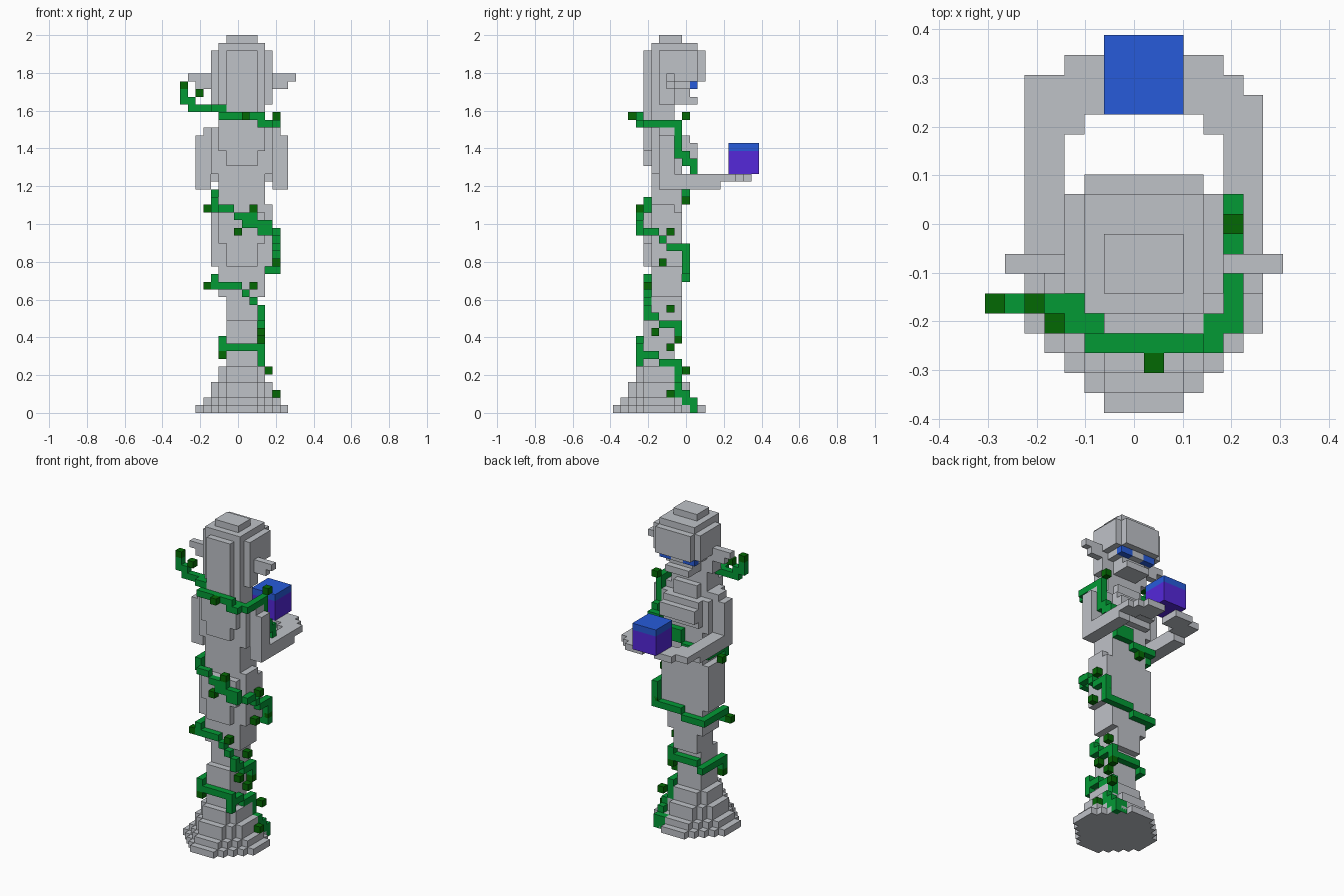
import bpy, bmesh

if "Cube" in bpy.data.objects:
    bpy.data.objects.remove(bpy.data.objects["Cube"], do_unlink=True)

V = 2 / 49          # size of one block
CX, CY = 7.5, 9.5   # grid centre in blocks
AXIS = 8            # mirror plane of the statue in blocks


def material(name, rgb):
    m = bpy.data.materials.new(name)
    m.use_nodes = True
    m.diffuse_color = (*rgb, 1)
    bsdf = m.node_tree.nodes["Principled BSDF"]
    bsdf.inputs["Base Color"].default_value = (*rgb, 1)
    return m


stone = material("stone grey", (0.52, 0.54, 0.575))
green = material("vine green", (0.001, 0.32, 0.036))
leafy = material("leaf dark green", (0.001, 0.14, 0.001))
blue = material("blue", (0.02, 0.105, 0.70))
purple = material("purple", (0.09, 0.021, 0.70))


def blocks(name, mat, boxes, mirror=False):
    """One object from boxes (x0, x1, y0, y1, z0, z1) in block units."""
    boxes = list(boxes)
    if mirror:
        boxes += [(2 * AXIS - b[1], 2 * AXIS - b[0], *b[2:]) for b in boxes]
    bm = bmesh.new()
    for x0, x1, y0, y1, z0, z1 in boxes:
        for v in bmesh.ops.create_cube(bm, size=1)["verts"]:
            v.co.x = ((x0 + x1) / 2 + v.co.x * (x1 - x0) - CX) * V
            v.co.y = ((y0 + y1) / 2 + v.co.y * (y1 - y0) - CY) * V
            v.co.z = ((z0 + z1) / 2 + v.co.z * (z1 - z0)) * V
    me = bpy.data.meshes.new(name)
    bm.to_mesh(me)
    bm.free()
    me.materials.append(mat)
    ob = bpy.data.objects.new(name, me)
    bpy.context.collection.objects.link(ob)


def disc(r, z0, z1):
    """Stepped octagon of radius r around the statue axis, one slab per width."""
    for w in range(2, r + 1):
        d = min(r, r + 2 - w)
        yield (AXIS - w, AXIS + w, 6 - d, 6 + d, z0, z1)


# Stepped plinth
blocks("plinth", stone, [b for r, z0, z1 in ((6, 0, 1), (5, 1, 2), (4, 2, 4), (3, 4, 6))
                         for b in disc(r, z0, z1)])

# Legs, hips and waist
blocks("legs", stone, [(6, 10, 4, 8, 6, 12), (6, 10, 5, 9, 12, 16)])
blocks("hips", stone, [
    (5, 11, 5, 9, 15, 27), (6, 10, 4, 9, 19, 26),
    (4, 12, 5, 9, 19, 26), (5, 11, 4, 8, 22, 26), (11, 12, 5, 8, 24, 27)])
blocks("waist", stone, [(5, 11, 5, 9, 27, 31)])

# Torso with shoulders and rounded chest
blocks("torso", stone, [
    (4, 12, 5, 9, 31, 36), (4, 12, 5, 8, 36, 37), (3, 13, 6, 8, 36, 37),
    (5, 11, 9, 10, 32, 36), (5, 11, 10, 11, 33, 35)])
blocks("neck", stone, [(5, 11, 5, 8, 37, 40), (6, 10, 8, 9, 36, 38)])

# Arms reaching forward with open hands
blocks("arms", stone, [
    (2, 4, 6, 8, 29, 36), (2, 4, 8, 14, 29, 31), (2, 4, 14, 16, 30, 31),
    (3, 4, 16, 17, 30, 31), (4, 5, 14, 18, 30, 31), (5, 7, 15, 18, 30, 31)],
    mirror=True)
blocks("right_thumb", stone, [(2, 3, 16, 17, 30, 31)])

# Head with overhanging brow, chin and ears
blocks("head", stone, [
    (4, 12, 6, 11, 43, 47), (5, 11, 5, 12, 43, 47),
    (5, 11, 5, 11, 47, 48), (6, 10, 6, 9, 48, 49)])
blocks("face", stone, [
    (5, 11, 5, 10, 42, 43), (6, 10, 8, 10, 40, 42),
    (7, 9, 10, 11, 42, 43), (6, 10, 10, 11, 40, 41)])
blocks("ears", stone, [(1, 4, 7, 8, 43, 44), (2, 4, 7, 8, 42, 43)], mirror=True)
blocks("eyes", blue, [(5, 7, 10, 11, 42, 43)], mirror=True)

# Long hair falling down the back in stepped strands
blocks("hair", stone, [
    (4, 12, 6, 8, 40, 43), (5, 11, 5, 8, 38, 43), (6, 10, 4, 5, 32, 47),
    (5, 11, 4, 5, 34, 38)])

# Two-tone cube held in the hands
blocks("cube_lower", purple, [(6, 10, 15, 19, 31, 34)])
blocks("cube_top", blue, [(6, 10, 15, 19, 34, 35)])

# Vine winding up from the plinth, one object per turn
blocks("vine_base", green, [
    (10, 12, 10, 11, 0, 2), (11, 12, 9, 10, 1, 3), (11, 12, 8, 9, 2, 4),
    (10, 11, 8, 9, 4, 7), (10, 11, 6, 8, 6, 7), (10, 11, 4, 6, 7, 8),
    (10, 11, 3, 4, 6, 9), (5, 11, 3, 4, 8, 9)])
blocks("vine_lower", green, [
    (5, 6, 3, 9, 9, 10), (6, 10, 8, 9, 10, 11), (10, 11, 8, 9, 10, 12),
    (10, 11, 6, 8, 11, 12), (10, 11, 5, 6, 12, 13), (10, 11, 4, 5, 12, 14),
    (9, 10, 4, 5, 14, 15), (8, 9, 4, 5, 15, 16), (4, 8, 4, 5, 16, 17),
    (4, 5, 4, 5, 17, 18)])
blocks("vine_middle", green, [
    (4, 5, 5, 9, 17, 18), (4, 8, 9, 10, 17, 18), (8, 12, 9, 10, 18, 19),
    (12, 13, 9, 10, 18, 22), (12, 13, 7, 9, 21, 22), (12, 13, 6, 7, 22, 23),
    (12, 13, 4, 6, 23, 24), (10, 12, 3, 4, 23, 25), (8, 10, 3, 4, 24, 26),
    (7, 8, 3, 4, 25, 26), (5, 7, 3, 4, 26, 27), (4, 5, 4, 5, 26, 28)])
blocks("vine_upper", green, [
    (4, 5, 5, 9, 27, 28), (4, 8, 9, 10, 28, 29), (8, 11, 9, 10, 29, 31),
    (11, 13, 10, 11, 31, 33), (12, 13, 9, 10, 32, 34),
    (12, 13, 8, 9, 33, 38), (12, 13, 5, 8, 37, 38)])
blocks("vine_top", green, [
    (10, 13, 4, 5, 37, 38), (10, 12, 3, 4, 37, 38), (5, 11, 3, 4, 38, 39),
    (4, 6, 4, 5, 39, 40), (1, 5, 5, 6, 39, 40), (0, 2, 5, 6, 40, 41),
    (0, 1, 5, 6, 41, 42)])

# Single-block leaves, placed by their lowest corner
leaves = [(12, 7, 2), (11, 9, 5), (5, 3, 7), (10, 7, 8), (10, 8, 9), (10, 5, 10),
          (10, 7, 13), (9, 4, 16), (3, 4, 16), (12, 6, 19), (12, 9, 19),
          (7, 3, 23), (12, 7, 23), (3, 6, 26), (9, 3, 26), (6, 9, 27),
          (8, 2, 38), (12, 9, 38), (2, 5, 41), (0, 5, 42)]
blocks("leaves", leafy, [(x, x + 1, y, y + 1, z, z + 1) for x, y, z in leaves])
